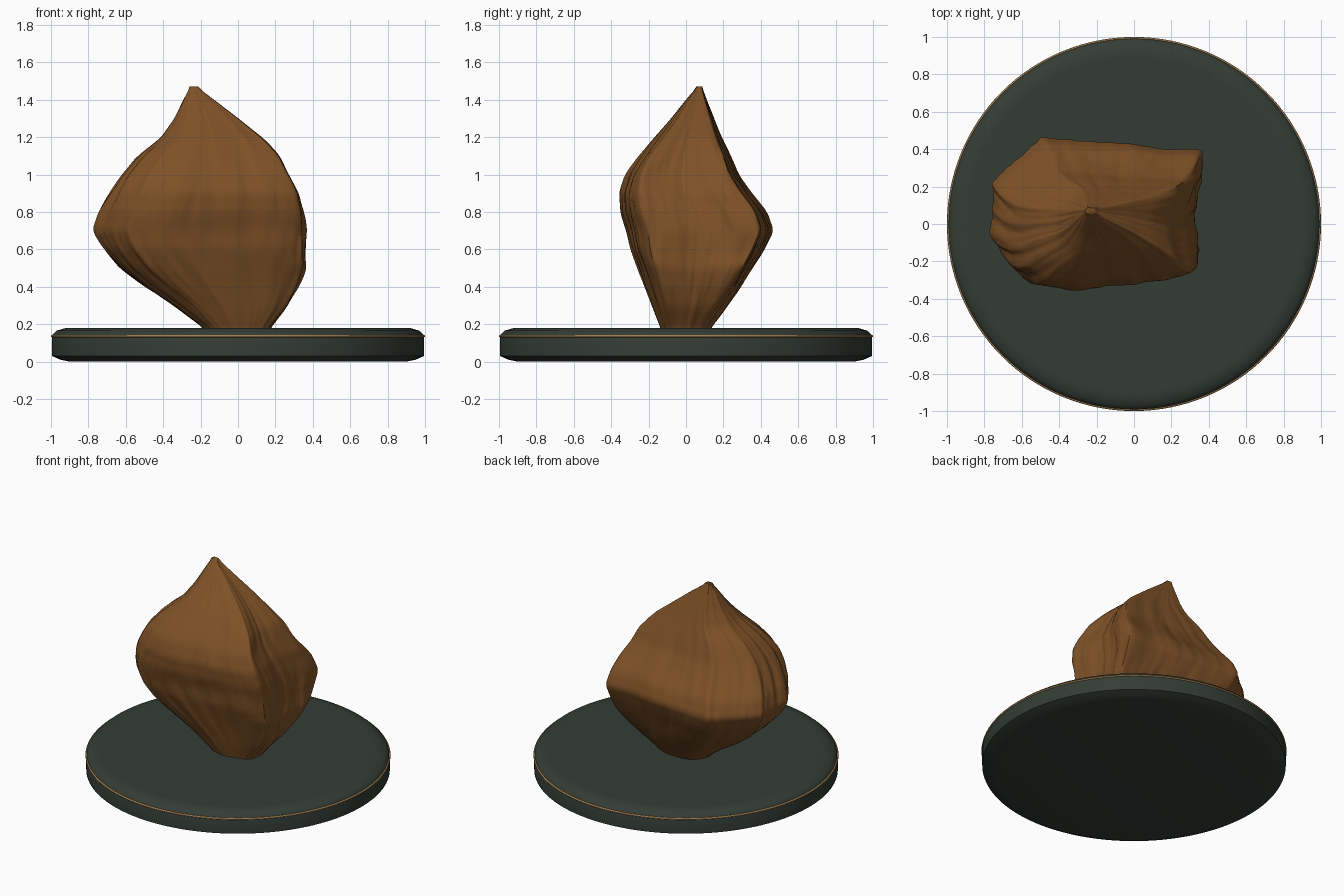
import bpy, bmesh, math
from mathutils import Vector, noise

if "Cube" in bpy.data.objects:
    bpy.data.objects.remove(bpy.data.objects["Cube"])


def material(name, rgb):
    m = bpy.data.materials.new(name)
    m.diffuse_color = (*rgb, 1)
    m.use_nodes = True
    m.node_tree.nodes["Principled BSDF"].inputs["Base Color"].default_value = m.diffuse_color
    return m


def loft(name, rings, mat, angle):
    """Skin a list of closed rings and cap both ends."""
    bm = bmesh.new()
    rows = [[bm.verts.new(p) for p in ring] for ring in rings]
    n = len(rows[0])
    for a, b in zip(rows, rows[1:]):
        for i in range(n):
            j = (i + 1) % n
            bm.faces.new((a[i], a[j], b[j], b[i]))
    bm.faces.new(rows[0][::-1])
    bm.faces.new(rows[-1])
    mesh = bpy.data.meshes.new(name)
    bm.to_mesh(mesh)
    bm.free()
    ob = bpy.data.objects.new(name, mesh)
    bpy.context.collection.objects.link(ob)
    mesh.materials.append(mat)
    bpy.ops.object.select_all(action='DESELECT')
    ob.select_set(True)
    bpy.context.view_layer.objects.active = ob
    bpy.ops.object.shade_smooth_by_angle(angle=math.radians(angle))
    return ob


def circle(r, z, n=128):
    return [(r * math.cos(2 * math.pi * i / n), r * math.sin(2 * math.pi * i / n), z)
            for i in range(n)]


green = material("dark green", (0.034, 0.046, 0.036))
brown = material("rock brown", (0.21, 0.083, 0.020))
gold = material("bronze trim", (0.36, 0.21, 0.08))

# Round base with bevelled rims
profile = [(0.90, 0.0), (0.95, 0.01), (0.995, 0.03), (0.995, 0.13), (0.99, 0.145),
           (0.97, 0.165), (0.92, 0.18), (0.89, 0.18)]
loft("base_disc", [circle(r, z) for r, z in profile], green, 50)

# Thin bronze line round the base
bpy.ops.mesh.primitive_torus_add(major_radius=0.993, minor_radius=0.007,
                                 major_segments=128, minor_segments=8, location=(0, 0, 0.136))
ring = bpy.context.object
ring.name = "trim_ring"
ring.data.materials.append(gold)
bpy.ops.object.shade_smooth_by_angle(angle=math.radians(60))

# Rock: left, right, front and back extents at each height
levels = [
    (0.17, -0.17, 0.17, -0.13, 0.13), (0.30, -0.35, 0.28, -0.18, 0.23),
    (0.40, -0.50, 0.33, -0.22, 0.30), (0.50, -0.63, 0.365, -0.26, 0.36),
    (0.60, -0.72, 0.365, -0.30, 0.42), (0.70, -0.77, 0.365, -0.32, 0.465),
    (0.80, -0.74, 0.35, -0.35, 0.43), (0.90, -0.68, 0.32, -0.355, 0.35),
    (1.00, -0.62, 0.26, -0.32, 0.28), (1.10, -0.54, 0.21, -0.25, 0.235),
    (1.20, -0.41, 0.12, -0.17, 0.19), (1.30, -0.34, 0.0, -0.08, 0.15),
    (1.40, -0.29, -0.13, 0.0, 0.11), (1.47, -0.255, -0.22, 0.06, 0.085)]
# Cross-section outline in a -1..1 box, counter-clockwise
outline = [(1, -.71), (.91, 0), (1, .57), (.97, .81), (.27, .92), (-.51, 1), (-.77, .71),
           (-1, .38), (-.98, -.33), (-.86, -.67), (-.69, -.95), (-.17, -1), (.7, -.83)]


def outline_point(angle):
    """Where a ray from the middle crosses the outline."""
    d = Vector((math.cos(angle), math.sin(angle)))
    for k, a in enumerate(outline):
        a, b = Vector(a), Vector(outline[(k + 1) % len(outline)])
        e = b - a
        den = d.x * e.y - d.y * e.x
        if abs(den) < 1e-9:
            continue
        t = (a.x * e.y - a.y * e.x) / den
        s = (a.x * d.y - a.y * d.x) / den
        if t > 0 and -1e-6 <= s <= 1 + 1e-6:
            return d * t
    return d


def extents(z):
    for a, b in zip(levels, levels[1:]):
        if z <= b[0] + 1e-9:
            f = (z - a[0]) / (b[0] - a[0])
            return [p + (q - p) * f for p, q in zip(a[1:], b[1:])]


N, M = 220, 110
section = [outline_point(2 * math.pi * i / N) for i in range(N)]
rings = []
for m in range(M + 1):
    z = 0.17 + 1.30 * m / M
    # average neighbouring heights to soften the silhouette
    zs = [min(1.47, max(0.17, z + o)) for o in (-0.02, 0, 0.02)]
    x0, x1, y0, y1 = [sum(c) / 3 for c in zip(*map(extents, zs))]
    soft = 0.6 * max(0, 1 - (z - 0.17) / 0.35)
    row = []
    for i, p in enumerate(section):
        a = 2 * math.pi * i / N
        c, s = math.cos(a), math.sin(a)
        q = p.lerp(Vector((c, s)), soft)
        # vertical creases, strongest at corners, plus broad lumps
        corner = min(1, max(0, (p.length - 0.95) / 0.35))
        crease = noise.noise(Vector((c * 6, s * 6, z * 2.2)))
        fine = noise.noise(Vector((c * 14, s * 14, z * 6 + 5)))
        lump = noise.noise(Vector((c * 2, s * 2, z * 4 + 9)))
        q = q * (1 + (0.025 + 0.035 * corner) * crease
                 + (0.006 + 0.02 * corner) * fine + 0.03 * lump)
        row.append(((x0 + x1) / 2 + q.x * (x1 - x0) / 2,
                    (y0 + y1) / 2 + q.y * (y1 - y0) / 2,
                    z))
    rings.append(row)
loft("rock", rings, brown, 60)
